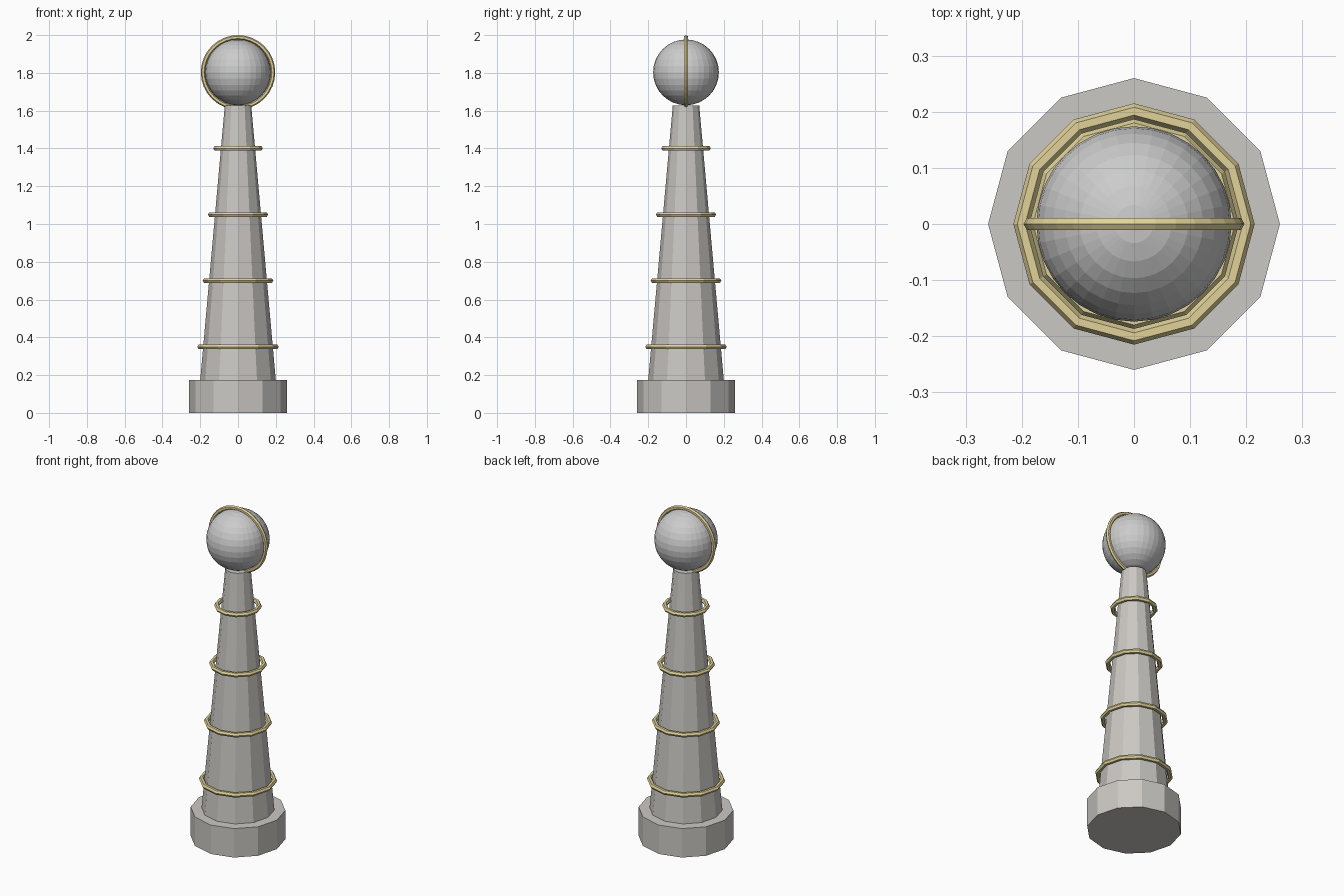
import bpy
from math import pi

if "Cube" in bpy.data.objects:
    bpy.data.objects.remove(bpy.data.objects["Cube"])


def material(name, rgb):
    m = bpy.data.materials.new(name)
    m.diffuse_color = (*rgb, 1)
    m.use_nodes = True
    m.node_tree.nodes["Principled BSDF"].inputs["Base Color"].default_value = m.diffuse_color
    return m


stone = material("stone", (0.60, 0.58, 0.55))
brass = material("brass", (0.75, 0.65, 0.32))


def finish(name, mat=None):
    ob = bpy.context.object
    ob.name = name
    if mat:
        ob.data.materials.append(mat)
    return ob


def tapered(name, r1, r2, z1, z2):
    bpy.ops.mesh.primitive_cone_add(vertices=12, radius1=r1, radius2=r2,
                                    depth=z2 - z1, location=(0, 0, (z1 + z2) / 2))
    return finish(name, stone)


def ring(name, major, minor, z, segments, tilt=0):
    bpy.ops.mesh.primitive_torus_add(major_radius=major, minor_radius=minor,
                                     major_segments=segments, minor_segments=6,
                                     location=(0, 0, z), rotation=(tilt, 0, 0))
    return finish(name, brass)


# Base and tapered column
tapered("base", 0.26, 0.26, 0, 0.175)
tapered("column", 0.20, 0.07, 0.175, 1.628)

# Bands around the column
for i in range(4):
    ring(f"column_band_{i + 1}", 0.201 - 0.028 * i, 0.014, 0.35 * (i + 1), 12)

# Globe with an upright hoop
bpy.ops.mesh.primitive_uv_sphere_add(segments=32, ring_count=16, radius=0.174,
                                     location=(0, 0, 1.803))
finish("globe")
ring("globe_hoop", 0.185, 0.012, 1.803, 32, pi / 2)
